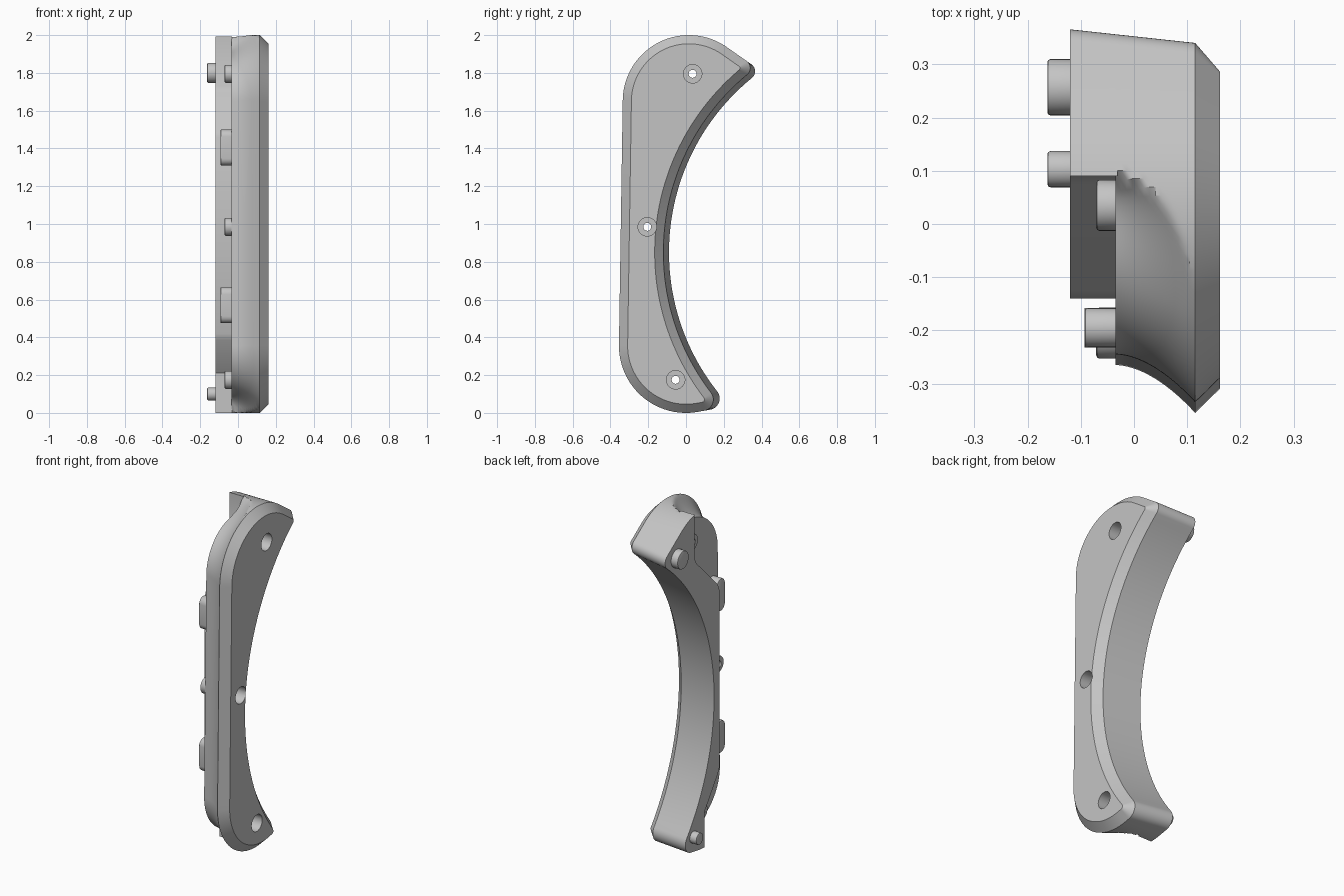
import bpy, bmesh, math
from mathutils import Vector

cube = bpy.data.objects.get("Cube")
if cube:
    bpy.data.objects.remove(cube, do_unlink=True)

grey = bpy.data.materials.new("plain grey")
grey.use_nodes = True
grey.diffuse_color = (0.55, 0.55, 0.55, 1)
grey.node_tree.nodes["Principled BSDF"].inputs["Base Color"].default_value = (0.55, 0.55, 0.55, 1)

# Crescent geometry in the (y, z) plane
TOP, TOP_R = Vector((0.015, 1.65)), 0.35
LOW, LOW_R = Vector((0, 0.355)), 0.355
HOLLOW, HOLLOW_R = Vector((1.10, 0.85)), 1.19
TOP_ANGLE, LOW_ANGLE = math.radians(55), math.radians(-80)
FACE, RIM, STEP, BACK = 0.162, 0.115, -0.035, -0.12


def arc(c, r, a, b, n):
    return [c + r * Vector((math.cos(a + (b - a) * i / n), math.sin(a + (b - a) * i / n)))
            for i in range(n + 1)]


def tip_centre(c, r, angle, side, hollow, tip):
    """Centre of the round tip between a tangent line and the hollow arc."""
    n = Vector((math.cos(angle), math.sin(angle)))
    t = Vector((n.y, -n.x)) * side
    p = c + n * (r - tip) - HOLLOW
    b = p.dot(t)
    s = -b - math.sqrt(b * b - p.dot(p) + (hollow + tip) ** 2)
    return p + t * s + HOLLOW


def outline(inset, draft):
    """Clockwise parts: top, top tip, hollow, low tip, low arc."""
    hollow = HOLLOW_R + inset + draft
    r1, r2 = max(0.045 - inset, 0.012), max(0.06 - inset, 0.015)
    p1 = tip_centre(TOP, TOP_R - inset, TOP_ANGLE, 1, hollow, r1)
    p2 = tip_centre(LOW, LOW_R - inset, LOW_ANGLE, -1, hollow, r2)
    a1 = math.atan2(*(p1 - HOLLOW).yx)
    a2 = math.atan2(*(p2 - HOLLOW).yx) % math.tau
    return [arc(TOP, TOP_R - inset, math.pi, TOP_ANGLE, 48),
            arc(p1, r1, TOP_ANGLE, a1 - math.pi, 12),
            arc(HOLLOW, hollow, a1, a2, 48)[1:-1],
            arc(p2, r2, a2 - math.pi, LOW_ANGLE, 12),
            arc(LOW, LOW_R - inset, LOW_ANGLE, -math.pi, 48)]


def draft_at(x):
    return 0.03 * (x - BACK) / (RIM - BACK)


def cove(points, centre, x, start, end):
    """Scoop the outer arc inwards, with the rim fading out towards the end."""
    result = []
    for p in points:
        k = min(max((p.x - start) / (end - start), 0), 1)
        rim = RIM - (RIM - STEP) * (1 - math.sqrt(1 - k * k))
        s = min(max((rim - x) / (RIM - STEP), 0), 1)
        result.append(p + (centre - p).normalized() * 0.09 * (1 - (1 - s) ** 1.8))
    return result


def finish(name, bm):
    bmesh.ops.recalc_face_normals(bm, faces=bm.faces)
    mesh = bpy.data.meshes.new(name)
    bm.to_mesh(mesh)
    bm.free()
    obj = bpy.data.objects.new(name, mesh)
    bpy.context.collection.objects.link(obj)
    mesh.materials.append(grey)
    return obj


def loft(name, sections, bevel=0):
    """Join matching (x, points) sections and cap both ends."""
    bm = bmesh.new()
    rings = [[bm.verts.new((x, p.x, p.y)) for p in pts] for x, pts in sections]
    for a, b in zip(rings, rings[1:]):
        for i in range(len(a)):
            j = (i + 1) % len(a)
            bm.faces.new((a[i], a[j], b[j], b[i]))
    caps = [bm.faces.new(rings[0]), bm.faces.new(rings[-1])]
    if bevel:
        bmesh.ops.bevel(bm, geom=list(caps[1].edges), offset=bevel, segments=2,
                        profile=0.5, affect='EDGES')
    return finish(name, bm)


def cylinder(name, y, z, r, x0, x1, bevel=0):
    circle = arc(Vector((y, z)), r, 0, math.tau, 32)[:-1]
    return loft(name, [(x0, circle), (x1, circle)], bevel)


def cut(obj, cutter):
    mod = obj.modifiers.new("cut", 'BOOLEAN')
    mod.operation, mod.solver, mod.object = 'DIFFERENCE', 'EXACT', cutter
    bpy.context.view_layer.objects.active = obj
    bpy.ops.object.modifier_apply(modifier=mod.name)


# Front shell: flat face, chamfer, then a concave cove around the outside
sections = [(FACE, sum(outline(0.046, 0.03), [])), (RIM, sum(outline(0, 0.03), []))]
STEPS = 14
for i in range(1, STEPS + 1):
    x = RIM + (STEP - RIM) * i / STEPS
    parts = outline(0, draft_at(x))
    parts[0] = cove(parts[0], TOP, x, -0.17, 0.09)
    parts[4] = cove(parts[4], LOW, x, -0.2, 0.0)
    sections.append((x, sum(parts, [])))
shell = loft("front_shell", sections)

# Rear spine: thick ends joined by a thin rib along the hollow
WALL = [Vector(p) for p in ((0, 0.21), (-0.02, 0.235), (-0.125, 0.385), (-0.14, 0.42),
                            (-0.14, 1.46), (-0.125, 1.5), (0.075, 1.7), (0.09, 1.73))]


def spine_section(x):
    top, tip, hollow, low_tip, low = outline(0, draft_at(x))
    start = Vector((0.09, TOP.y + math.sqrt(TOP_R ** 2 - (0.09 - TOP.x) ** 2)))
    return ([start] + [p for p in top if p.x > 0.092] + tip + hollow + low_tip
            + [p for p in low if p.x > 0.002] + [Vector((0, 0))] + WALL)


spine = loft("rear_spine", [(x, spine_section(x)) for x in (STEP + 0.004, BACK)])

# Screw bosses, with counterbored holes through the shell
objects = [shell, spine]
for name, y, z in (("top", 0.035, 1.795), ("middle", -0.205, 0.985), ("low", -0.055, 0.175)):
    boss = cylinder(name + "_boss", y, z, 0.048, STEP + 0.002, -0.071, 0.006)
    bore = cylinder("bore_cutter", y, z, 0.049, FACE + 0.05, -0.02)
    hole = cylinder("hole_cutter", y, z, 0.021, FACE + 0.05, -0.2)
    cut(shell, bore)
    cut(shell, hole)
    cut(boss, hole)
    for cutter in (bore, hole):
        bpy.data.objects.remove(cutter, do_unlink=True)
    objects.append(boss)

# Locating pins on the thick ends
objects.append(cylinder("top_pin", 0.257, 1.8, 0.053, BACK + 0.005, -0.163, 0.006))
objects.append(cylinder("low_pin", 0.103, 0.1, 0.034, BACK + 0.005, -0.163, 0.006))

# Rounded locating keys
for name, z in (("top_key", 1.405), ("low_key", 0.57)):
    r, half = 0.037, 0.058
    pts = (arc(Vector((-0.195, z + half)), r, 0, math.pi, 12)
           + arc(Vector((-0.195, z - half)), r, math.pi, math.tau, 12))
    objects.append(loft(name, [(STEP + 0.005, pts), (-0.093, pts)], 0.006))

# Smooth curves, keep edges sharp
bpy.ops.object.select_all(action='DESELECT')
for obj in objects:
    obj.select_set(True)
bpy.context.view_layer.objects.active = shell
bpy.ops.object.shade_smooth_by_angle(angle=math.radians(28))
